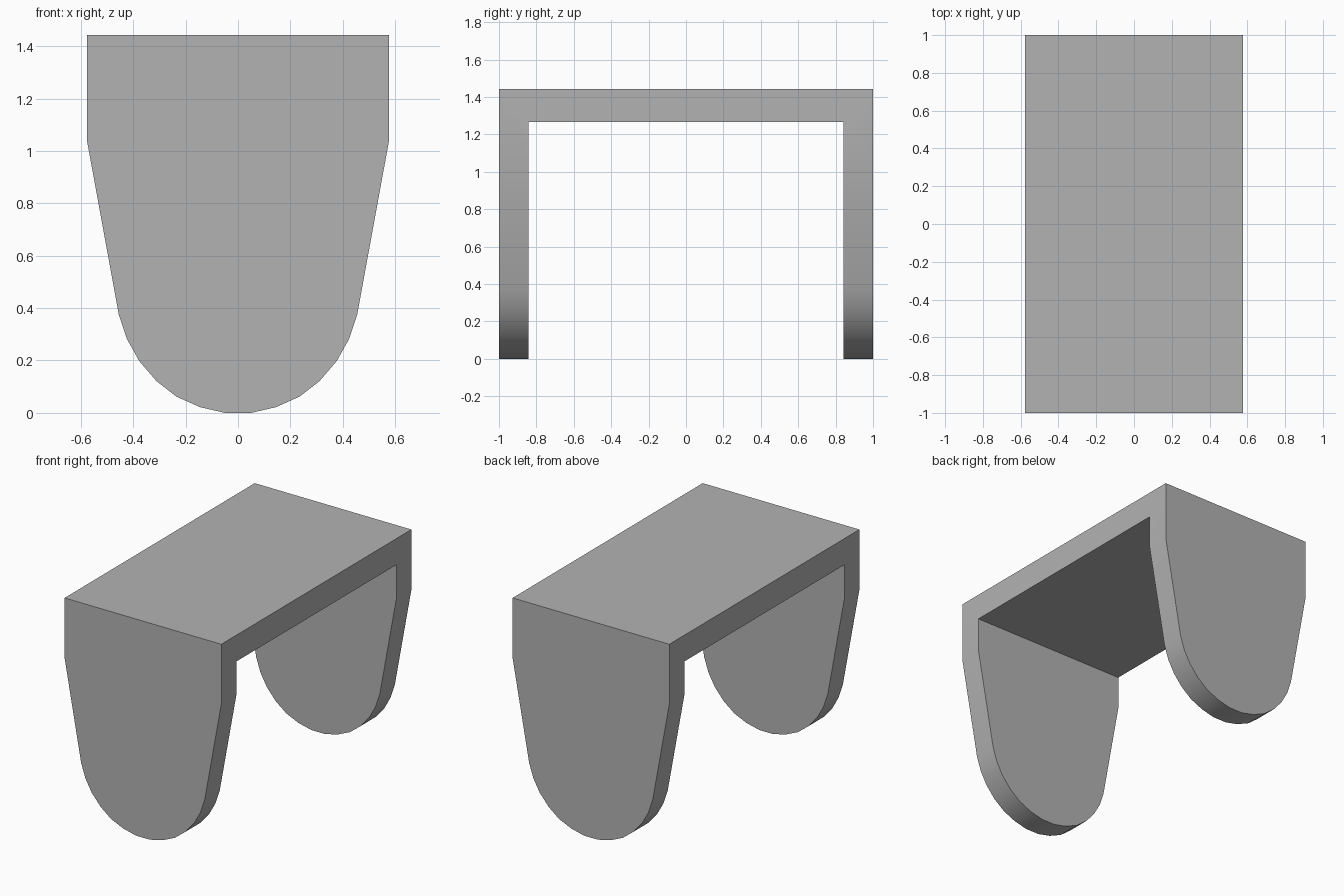
import bpy
import bmesh
import math

if "Cube" in bpy.data.objects:
    bpy.data.objects.remove(bpy.data.objects["Cube"], do_unlink=True)

HALF_LENGTH = 1.0
INNER_Y = 0.842
INNER_Z = 1.267

grey = bpy.data.materials.new("plain grey")
grey.use_nodes = True
colour = (0.45, 0.45, 0.45, 1)
grey.diffuse_color = colour
grey.node_tree.nodes["Principled BSDF"].inputs["Base Color"].default_value = colour


def prism(name, outline, half_depth):
    """Extrude an (x, z) outline along y, centred on y = 0."""
    bm = bmesh.new()
    face = bm.faces.new([bm.verts.new((x, -half_depth, z)) for x, z in outline])
    moved = bmesh.ops.extrude_face_region(bm, geom=[face])["geom"]
    verts = [v for v in moved if isinstance(v, bmesh.types.BMVert)]
    bmesh.ops.translate(bm, verts=verts, vec=(0, 2 * half_depth, 0))
    bmesh.ops.recalc_face_normals(bm, faces=bm.faces)
    mesh = bpy.data.meshes.new(name)
    bm.to_mesh(mesh)
    bm.free()
    mesh.materials.append(grey)
    obj = bpy.data.objects.new(name, mesh)
    bpy.context.collection.objects.link(obj)
    return obj


# Shield-shaped end outline: rounded foot, tapered sides, straight shoulders
half = [(0.05, 0), (0.145, 0.022), (0.235, 0.062), (0.312, 0.122),
        (0.377, 0.198), (0.424, 0.282), (0.455, 0.375),
        (0.577, 1.042), (0.577, 1.442)]
outline = half + [(-x, z) for x, z in reversed(half)]
bracket = prism("bracket", outline, HALF_LENGTH)

# Opening between the two end plates, below the top slab
opening = prism("opening_cutter",
                [(-1, -1), (1, -1), (1, INNER_Z), (-1, INNER_Z)], INNER_Y)
opening.hide_render = True
opening.hide_set(True)

cut = bracket.modifiers.new("opening", "BOOLEAN")
cut.operation = "DIFFERENCE"
cut.solver = "EXACT"
cut.object = opening

# Apply the cut, then smooth the rounded feet
bpy.ops.object.select_all(action="DESELECT")
bracket.select_set(True)
bpy.context.view_layer.objects.active = bracket
bpy.ops.object.modifier_apply(modifier=cut.name)
bpy.data.objects.remove(opening, do_unlink=True)
bpy.ops.object.shade_smooth_by_angle(angle=math.radians(30))
